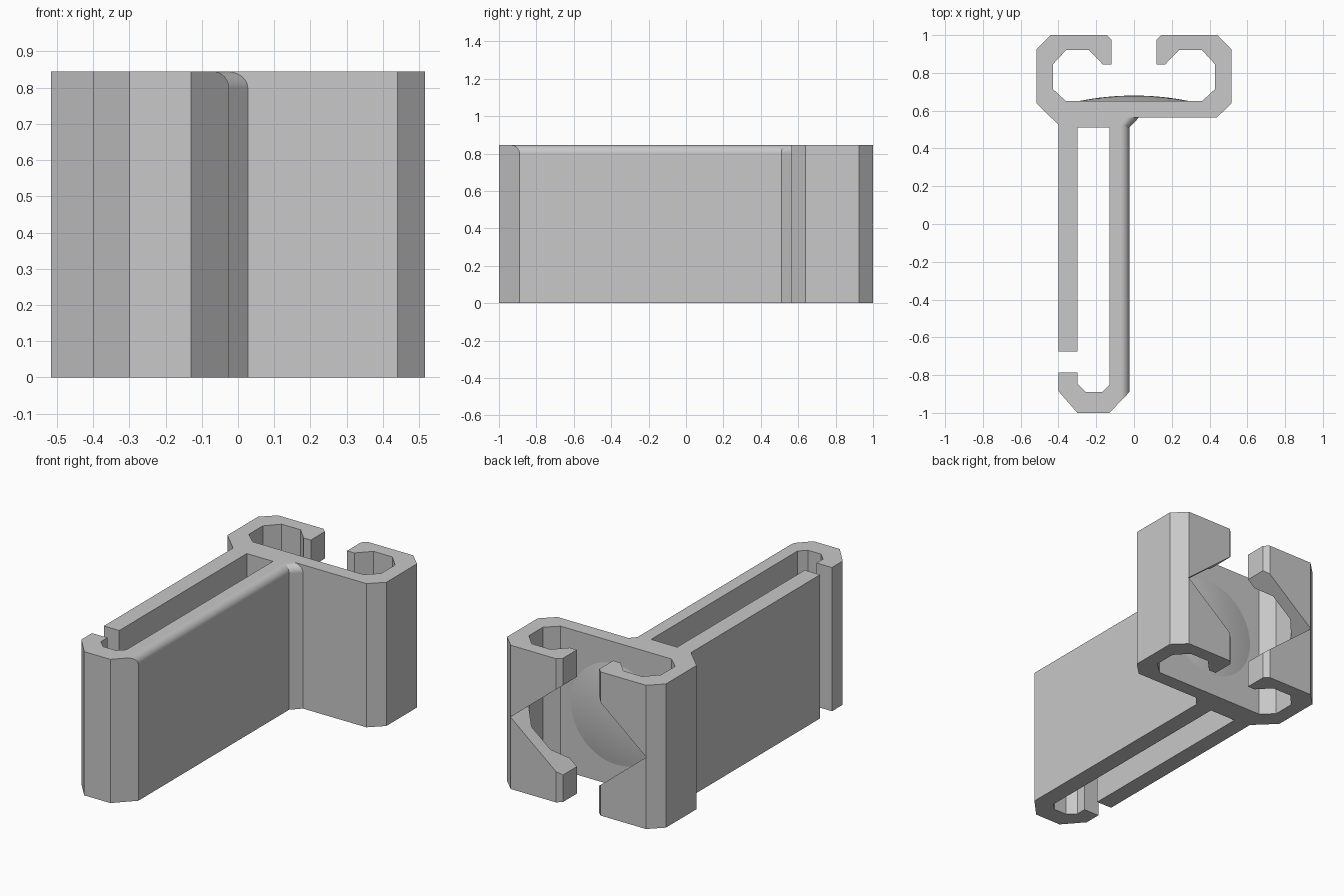
import bpy, bmesh, math
from mathutils import Vector, Matrix

HEIGHT = 0.845
MID = HEIGHT / 2

cube = bpy.data.objects.get("Cube")
if cube:
    bpy.data.objects.remove(cube)

grey = bpy.data.materials.new("light grey plastic")
grey.use_nodes = True
COLOUR = (0.58, 0.58, 0.58, 1)
grey.diffuse_color = COLOUR
grey.node_tree.nodes["Principled BSDF"].inputs["Base Color"].default_value = COLOUR


def make_object(name, bm):
    bmesh.ops.recalc_face_normals(bm, faces=bm.faces)
    mesh = bpy.data.meshes.new(name)
    bm.to_mesh(mesh)
    bm.free()
    mesh.materials.append(grey)
    obj = bpy.data.objects.new(name, mesh)
    bpy.context.collection.objects.link(obj)
    return obj


def prism(points, direction):
    """Extrude a closed outline of 3D points along a direction."""
    bm = bmesh.new()
    face = bm.faces.new([bm.verts.new(p) for p in points])
    ext = bmesh.ops.extrude_face_region(bm, geom=[face])
    verts = [g for g in ext["geom"] if isinstance(g, bmesh.types.BMVert)]
    bmesh.ops.translate(bm, verts=verts, vec=direction)
    bmesh.ops.recalc_face_normals(bm, faces=bm.faces)
    return bm


def upright(outline):
    return prism([(x, y, 0) for x, y in outline], (0, 0, HEIGHT))


def combine(target, other, operation):
    mod = target.modifiers.new(operation.lower(), "BOOLEAN")
    mod.operation = operation
    mod.solver = "EXACT"
    mod.object = other
    bpy.context.view_layer.objects.active = target
    bpy.ops.object.modifier_apply(modifier=mod.name)
    bpy.data.objects.remove(other)


# C-shaped clip with the long slotted wall
jaw_inner = [(0.36, 0.65), (0.43, 0.715), (0.43, 0.845), (0.36, 0.92),
             (0.237, 0.92), (0.165, 0.845), (0.118, 0.845), (0.118, 0.975),
             (0.145, 1), (0.44, 1), (0.517, 0.925), (0.517, 0.64)]
left_jaw = jaw_inner + [(0.44, 0.565)]
right_jaw = [(-x, y) for x, y in reversed(jaw_inner)]
wall = [(-0.13, 0.565), (-0.13, 0.51), (-0.3, 0.51), (-0.3, -0.675),
        (-0.4, -0.675), (-0.4, 0.525)]
bracket = make_object("clip_bracket", upright(left_jaw + wall + right_jaw))

# Hooked end of the channel
hook = make_object("channel_hook", upright([
    (-0.13, -1), (-0.3, -1), (-0.4, -0.885), (-0.4, -0.785), (-0.3, -0.785),
    (-0.3, -0.845), (-0.255, -0.89), (-0.17, -0.89), (-0.13, -0.85)]))

# Solid arm with a rounded upper outer edge
bm = upright([(-0.13, 0.565), (0.027, 0.565), (-0.025, 0.51),
              (-0.025, -0.89), (-0.13, -1)])
rounded = []
for e in bm.edges:
    mid = (e.verts[0].co + e.verts[1].co) / 2
    if min(v.co.z for v in e.verts) > MID and mid.x > -0.03 and mid.y < 0.56:
        rounded.append(e)
bmesh.ops.bevel(bm, geom=rounded, offset=0.045, segments=10, profile=0.5,
                affect="EDGES", clamp_overlap=False)
arm = make_object("rounded_arm", bm)

# Shallow pressure dome inside the clip
RIM, RISE = 0.295, 0.03
radius = (RIM ** 2 + RISE ** 2) / (2 * RISE)
bm = bmesh.new()
RINGS = 8
path = []
for i in range(RINGS + 1):
    r = RIM * i / RINGS
    path.append((r, 0.65 + RISE - radius + math.sqrt(radius ** 2 - r ** 2)))
path += [(RIM, 0.62), (0, 0.62)]
verts = [bm.verts.new((r, y, MID)) for r, y in path]
edges = [bm.edges.new(pair) for pair in zip(verts, verts[1:])]
bmesh.ops.spin(bm, geom=verts + edges, cent=(0, 0, MID), axis=(0, 1, 0),
               angle=math.tau, steps=64, use_duplicate=False)
bmesh.ops.remove_doubles(bm, verts=bm.verts, dist=0.0005)
dome = make_object("pressure_dome", bm)

for part in (hook, arm, dome):
    combine(bracket, part, "UNION")

# V notches through both jaw lips
diamond = [(0.442, 0), (0, 0.36), (-0.442, 0), (0, -0.36)]
notch = make_object("lip_notch_cutter", prism(
    [(x, 0.84, MID + z) for x, z in diamond], (0, 0.3, 0)))
notch.hide_render = True
combine(bracket, notch, "DIFFERENCE")

# Smooth the fillet and dome, keep the flats crisp
for o in bpy.context.selected_objects:
    o.select_set(False)
bracket.select_set(True)
bpy.context.view_layer.objects.active = bracket
bpy.ops.object.shade_smooth_by_angle(angle=math.radians(10))
weighted = bracket.modifiers.new("weighted_normals", "WEIGHTED_NORMAL")
weighted.keep_sharp = True
